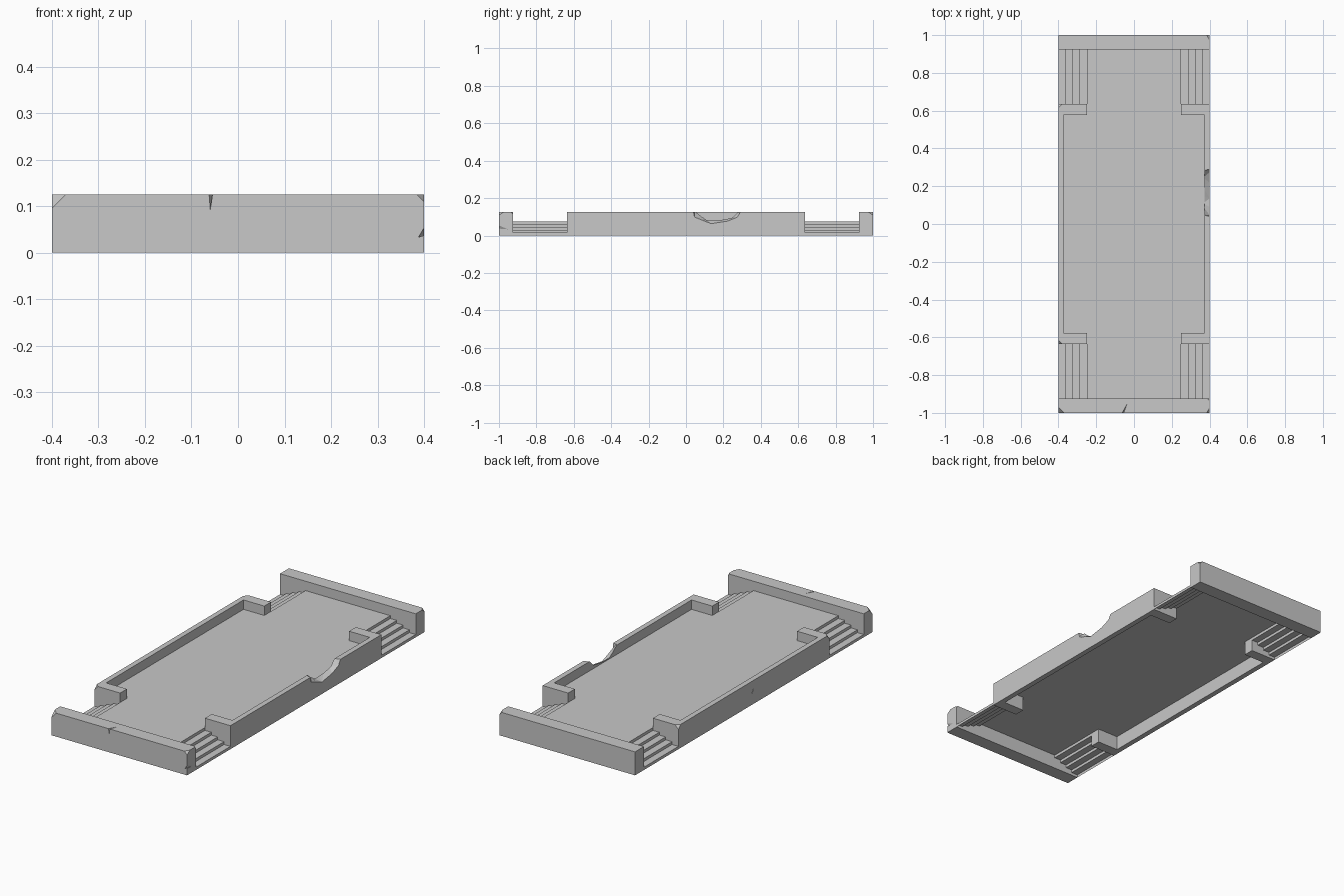
import bpy, bmesh
from mathutils import Vector

cube = bpy.data.objects.get("Cube")
if cube:
    bpy.data.objects.remove(cube, do_unlink=True)

stone = bpy.data.materials.new("grey_stone")
stone.use_nodes = True
grey = (0.58, 0.58, 0.58, 1)
stone.diffuse_color = grey
stone.node_tree.nodes["Principled BSDF"].inputs["Base Color"].default_value = grey

H = 0.125        # wall height
FLOOR = 0.075    # floor height
STEPS = 5
STAIR_TOP = 0.25


def finish(name, bm, solid=True):
    if solid:
        bmesh.ops.recalc_face_normals(bm, faces=bm.faces)
    mesh = bpy.data.meshes.new(name)
    bm.to_mesh(mesh)
    bm.free()
    mesh.materials.append(stone)
    obj = bpy.data.objects.new(name, mesh)
    bpy.context.collection.objects.link(obj)
    return obj


def loft(bm, first, second):
    """Closed solid between two matching outlines."""
    a = [bm.verts.new(p) for p in first]
    b = [bm.verts.new(p) for p in second]
    bm.faces.new(a)
    bm.faces.new(b[::-1])
    for i in range(len(a)):
        j = (i + 1) % len(a)
        bm.faces.new((a[i], b[i], b[j], a[j]))


def prism(outline):
    bm = bmesh.new()
    loft(bm, [(x, y, 0) for x, y in outline], [(x, y, H) for x, y in outline])
    return bm


def chip(bm, corner, size):
    """Slice off a corner; size is the signed reach along each axis."""
    c = Vector(corner)
    pts = [c + Vector([size[k] if k == i else 0 for k in range(3)]) for i in range(3)]
    n = (pts[1] - pts[0]).cross(pts[2] - pts[0]).normalized()
    if n.dot(c - pts[0]) < 0:
        n = -n
    cut = bmesh.ops.bisect_plane(bm, geom=bm.verts[:] + bm.edges[:] + bm.faces[:],
                                 plane_co=pts[0], plane_no=n, clear_outer=True)
    edges = [e for e in cut["geom_cut"] if isinstance(e, bmesh.types.BMEdge)]
    bmesh.ops.holes_fill(bm, edges=edges)


def carve(obj, bm):
    """Cut a helper solid out of a part."""
    bmesh.ops.triangulate(bm, faces=bm.faces)
    cutter = finish("cutter", bm)
    cutter.hide_render = True
    mod = obj.modifiers.new("carve", 'BOOLEAN')
    mod.operation = 'DIFFERENCE'
    mod.solver = 'EXACT'
    mod.object = cutter
    bpy.context.view_layer.objects.active = obj
    bpy.ops.object.modifier_apply(modifier=mod.name)
    bpy.data.objects.remove(cutter, do_unlink=True)


def hull(points):
    bm = bmesh.new()
    verts = [bm.verts.new(p) for p in points]
    bmesh.ops.convex_hull(bm, input=verts)
    return bm


# End walls
ends = {}
for name, s in (("front_end_wall", -1), ("back_end_wall", 1)):
    bm = prism([(-0.4, s * 0.925), (0.4, s * 0.925), (0.4, s), (-0.4, s)])
    chip(bm, (0.4, s, H), (-0.016, -s * 0.025, -0.016))
    if s < 0:
        chip(bm, (-0.4, s, H), (0.03, 0.03, -0.03))
        chip(bm, (0.4, -0.925, H), (-0.01, -0.01, -0.01))
    ends[name] = finish(name, bm)

# Crack and edge nick in the front wall
carve(ends["front_end_wall"], hull([(-0.068, -1.01, 0.13), (-0.058, -1.01, 0.13),
                                    (-0.062, -1.005, 0.088), (-0.035, -0.95, 0.13)]))
carve(ends["front_end_wall"], hull([(0.387, -1.003, 0.033), (0.403, -1.003, 0.06),
                                    (0.403, -1.003, 0.038), (0.403, -0.94, 0.033)]))

# Side walls with inward returns
sides = {}
for name, s in (("left_side_wall", 1), ("right_side_wall", -1)):
    half = [(0.4, 0.635), (0.25, 0.635), (0.25, 0.578), (0.372, 0.578)]
    outline = half + [(x, -y) for x, y in reversed(half)]
    bm = prism([(s * x, y) for x, y in outline])
    if s < 0:
        for e in (-1, 1):
            chip(bm, (-0.4, e * 0.635, H), (0.02, -e * 0.02, -0.02))
    sides[name] = finish(name, bm)

# Broken gap in the left side wall
outer = [(0.038, 0.14), (0.045, 0.098), (0.09, 0.08), (0.135, 0.063),
         (0.22, 0.076), (0.275, 0.098), (0.3, 0.14)]
inner = [(0.045, 0.14), (0.095, 0.098), (0.11, 0.086), (0.15, 0.085),
         (0.2, 0.088), (0.245, 0.096), (0.29, 0.14)]
bm = bmesh.new()
loft(bm, [(0.401, y, z) for y, z in outer], [(0.365, y, z) for y, z in inner])
carve(sides["left_side_wall"], bm)

# Hairline nick in the right side wall
carve(sides["right_side_wall"], hull([(-0.402, 0.0, 0.085), (-0.402, 0.012, 0.08),
                                      (-0.402, 0.02, 0.045), (-0.393, 0.01, 0.07)]))

# Floor with stairs dropping away at both ends
rise = FLOOR / STEPS
run = (0.4 - STAIR_TOP) / STEPS
stair = [(STAIR_TOP, FLOOR)]
for i in range(STEPS):
    x, z = stair[-1]
    stair.append((x, z - rise))
    if i < STEPS - 1:
        stair.append((x + run, z - rise))
# Spread the treads so that the lowest riser meets the outer face
stretch = (0.4 - STAIR_TOP) / (stair[-1][0] - STAIR_TOP)
stair = [(STAIR_TOP + (x - STAIR_TOP) * stretch, z) for x, z in stair]
profile = [(-x, z) for x, z in reversed(stair)] + stair

for name, y0, y1 in (("front_stairs", -0.925, -0.63), ("back_stairs", 0.63, 0.925)):
    bm = bmesh.new()
    rows = [[bm.verts.new((x, y, z)) for x, z in profile] for y in (y0, y1)]
    for i in range(len(profile) - 1):
        bm.faces.new((rows[0][i], rows[0][i + 1], rows[1][i + 1], rows[1][i]))
    finish(name, bm, solid=False)

bm = bmesh.new()
bm.faces.new([bm.verts.new((x, y, FLOOR)) for x, y in
              ((-0.372, -0.578), (-0.25, -0.578), (-0.25, -0.63), (0.25, -0.63),
               (0.25, -0.578), (0.372, -0.578), (0.372, 0.578), (0.25, 0.578),
               (0.25, 0.63), (-0.25, 0.63), (-0.25, 0.578), (-0.372, 0.578))])
finish("main_floor", bm, solid=False)
